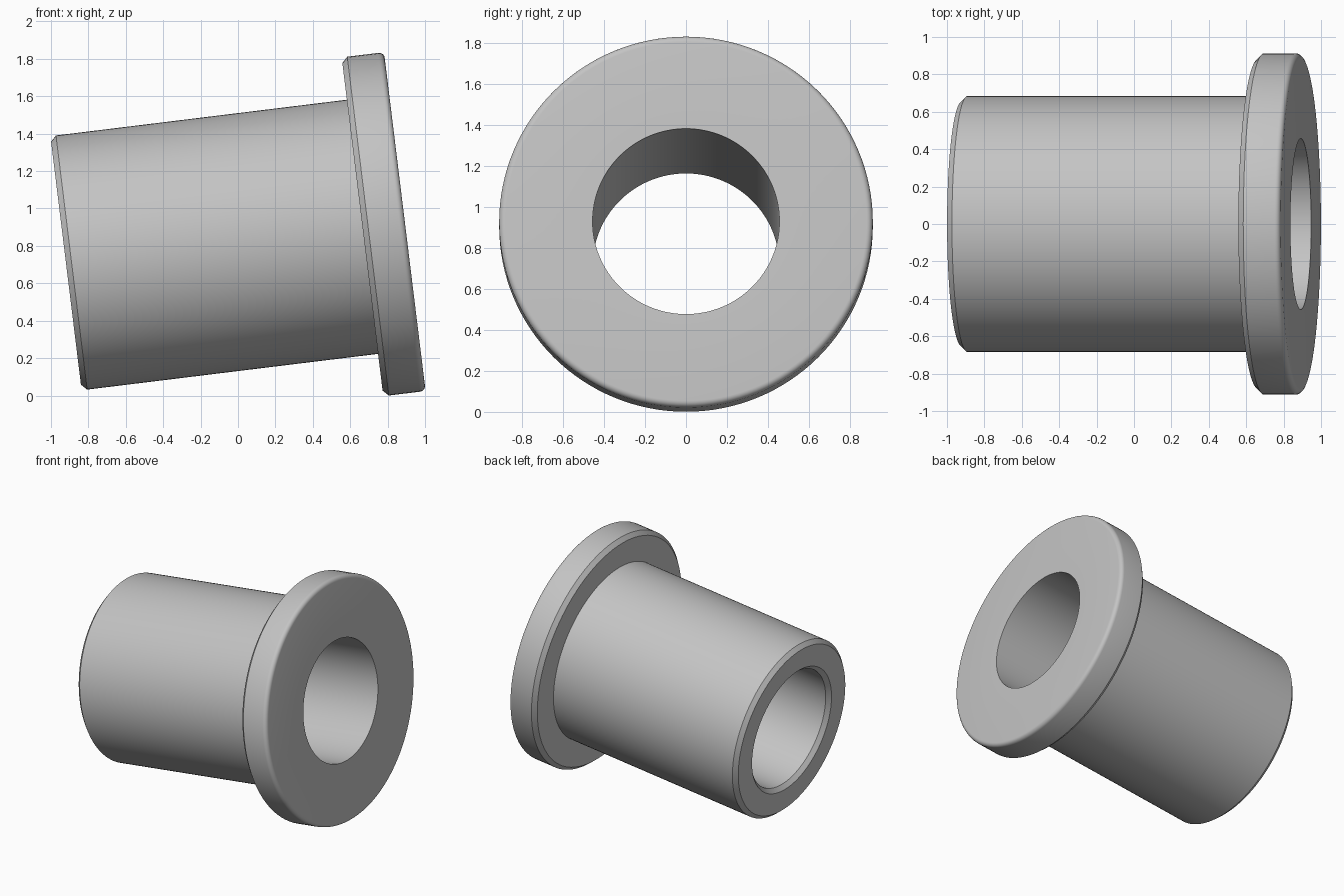
import bpy
import bmesh
import math
from mathutils import Matrix

# Remove the default object
cube = bpy.data.objects.get("Cube")
if cube:
    bpy.data.objects.remove(cube, do_unlink=True)

# Main dimensions
LENGTH = 1.825
FLANGE_T = 0.228
FLANGE_R = 0.9125
BODY_R = 0.6845
BORE_R = 0.4563
EDGE = 0.03
TILT = math.radians(7)
SEGMENTS = 128
FILLET_STEPS = 6

# Material
grey = bpy.data.materials.new("light_grey")
grey.use_nodes = True
colour = (0.55, 0.55, 0.55, 1)
grey.diffuse_color = colour
grey.node_tree.nodes["Principled BSDF"].inputs["Base Color"].default_value = colour

# Closed half section as (distance along axis, radius)
flange_back = LENGTH - FLANGE_T
profile = [
    (EDGE, BORE_R),                      # bore, chamfered at the plain end
    (0, BORE_R + EDGE),
    (0, BODY_R - EDGE),                  # body, chamfered at the plain end
    (EDGE, BODY_R),
    (flange_back, BODY_R),
    (flange_back, FLANGE_R - EDGE),      # flange, chamfered behind
    (flange_back + EDGE, FLANGE_R),
]
for i in range(FILLET_STEPS + 1):        # rounded front rim
    a = math.pi / 2 * (1 - i / FILLET_STEPS)
    profile.append((LENGTH - EDGE + EDGE * math.cos(a),
                    FLANGE_R - EDGE + EDGE * math.sin(a)))
profile.append((LENGTH, BORE_R))

# Revolve the section around the axis
bm = bmesh.new()
verts = [bm.verts.new((x, 0, r)) for x, r in profile]
edges = [bm.edges.new((v, verts[(i + 1) % len(verts)])) for i, v in enumerate(verts)]
bmesh.ops.spin(bm, geom=verts + edges, cent=(0, 0, 0), axis=(1, 0, 0),
               angle=math.tau, steps=SEGMENTS, use_merge=True)
bmesh.ops.remove_doubles(bm, verts=bm.verts, dist=0.0001)
bmesh.ops.recalc_face_normals(bm, faces=bm.faces)

# Tilt, then centre and set on the ground
bm.transform(Matrix.Rotation(-TILT, 4, 'Y'))
xs = [v.co.x for v in bm.verts]
low = min(v.co.z for v in bm.verts)
bm.transform(Matrix.Translation((-(min(xs) + max(xs)) / 2, 0, -low)))

mesh = bpy.data.meshes.new("flanged_bushing")
bm.to_mesh(mesh)
bm.free()
mesh.materials.append(grey)
bushing = bpy.data.objects.new("flanged_bushing", mesh)
bpy.context.collection.objects.link(bushing)

# Smooth round surfaces, sharp chamfer edges
bpy.ops.object.select_all(action='DESELECT')
bushing.select_set(True)
bpy.context.view_layer.objects.active = bushing
bpy.ops.object.shade_smooth_by_angle(angle=math.radians(30))
